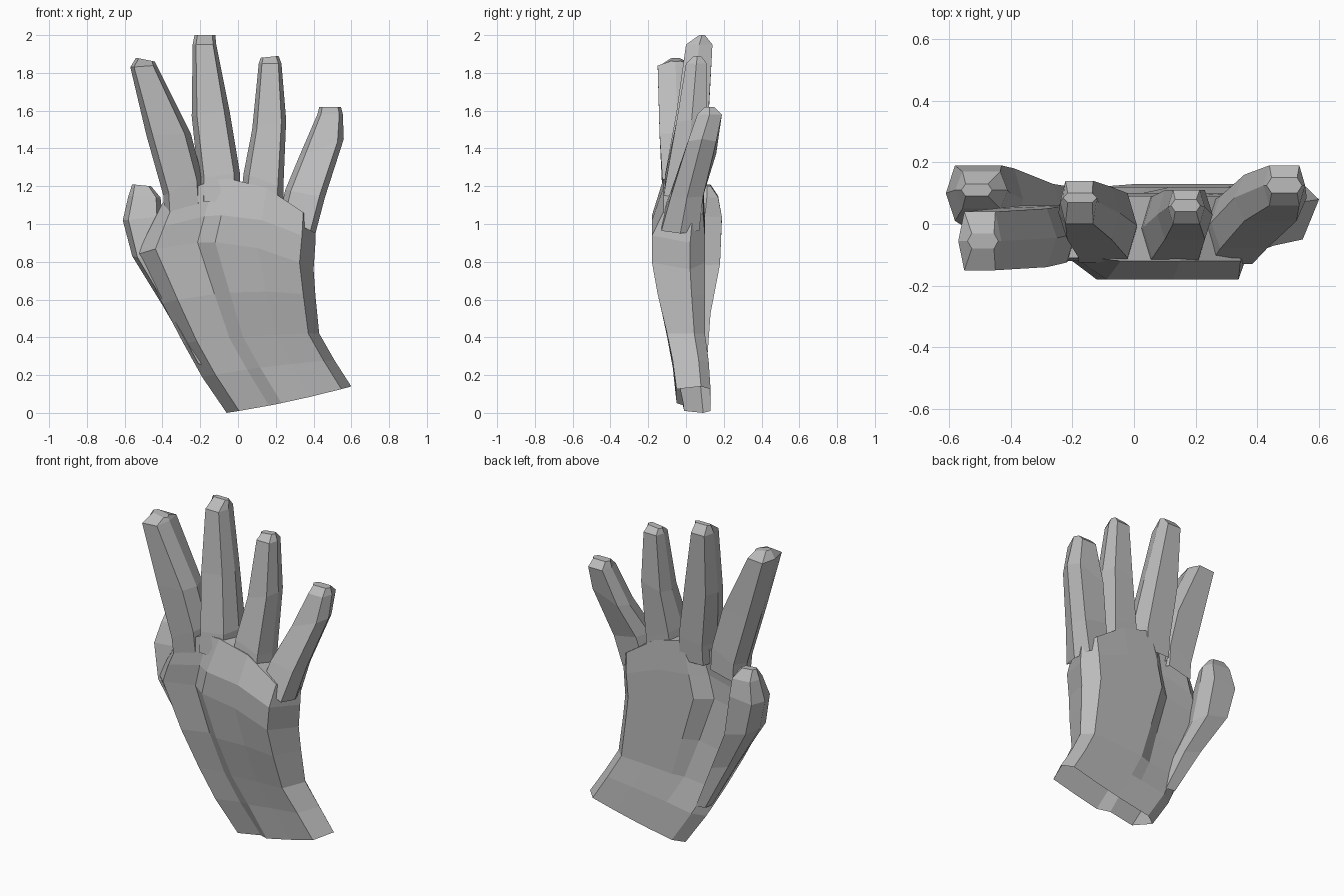
import bpy
import bmesh

cube = bpy.data.objects.get("Cube")
if cube:
    bpy.data.objects.remove(cube, do_unlink=True)

grey = bpy.data.materials.new("plain grey")
grey.use_nodes = True
tone = (0.5, 0.5, 0.5, 1)
grey.diffuse_color = tone
grey.node_tree.nodes["Principled BSDF"].inputs["Base Color"].default_value = tone


def lerp(a, b, t):
    return a + (b - a) * t


def section(left, right, front, back, front_left=None, back_left=None, arch=0):
    """One slice: its two edge points in x and z, and its front and back depth."""
    return dict(left=left, right=right, front=front, back=back, arch=arch,
                front_left=front if front_left is None else front_left,
                back_left=back if back_left is None else back_left)


def slice_points(s, stops, edge):
    """Ring of points: left edge, along the front, right edge, back again."""
    def point(t, depth):
        x = lerp(s["left"][0], s["right"][0], t)
        z = lerp(s["left"][1], s["right"][1], t) + s["arch"] * 4 * t * (1 - t)
        return (x, depth, z)

    def face_depth(side, t):
        # The thumb side has its own depth, stepping over to the main depth
        step = min(1, max(0, (t - 0.34) / 0.1))
        return lerp(s[side + "_left"], s[side], step)

    def edge_depth(t):
        return lerp(face_depth("front", t), face_depth("back", t), edge)

    ring = [point(0, edge_depth(0))]
    ring += [point(t, face_depth("front", t)) for t in stops]
    ring += [point(1, edge_depth(1))]
    ring += [point(t, face_depth("back", t)) for t in reversed(stops)]
    return ring


def loft(name, sections, stops=(0.14, 0.86), edge=0.5):
    """Join the slices into a flat-faced shape, open at its first slice."""
    bm = bmesh.new()
    rings = [[bm.verts.new(p) for p in slice_points(s, stops, edge)] for s in sections]
    count = len(rings[0])
    for low, high in zip(rings, rings[1:]):
        for i in range(count):
            j = (i + 1) % count
            bm.faces.new((low[i], low[j], high[j], high[i]))
    # The end cap is a strip running from front to back
    for i in range(len(stops) + 1):
        corners = [i, i + 1, count - i - 1, (count - i) % count]
        bm.faces.new([rings[-1][k] for k in dict.fromkeys(corners)])
    bmesh.ops.recalc_face_normals(bm, faces=bm.faces)
    mesh = bpy.data.meshes.new(name)
    bm.to_mesh(mesh)
    bm.free()
    mesh.materials.append(grey)
    obj = bpy.data.objects.new(name, mesh)
    bpy.context.scene.collection.objects.link(obj)
    return obj


# Palm with the open wrist cuff, rising to the arched knuckle line
loft("palm", [
    section((-.06, 0), (.6, .14), -.05, .13, front_left=-.01, arch=-.01),
    section((-.19, .19), (.51, .28), -.07, .12, front_left=-.05, arch=.01),
    section((-.29, .37), (.43, .42), -.1, .1, front_left=-.07, back_left=.08, arch=.01),
    section((-.4, .58), (.41, .62), -.15, .1, front_left=-.1, back_left=.05, arch=.04),
    section((-.53, .84), (.4, .76), -.18, .1, front_left=-.11, back_left=.03, arch=.1),
    section((-.48, .95), (.41, .9), -.18, .1, front_left=-.12, back_left=.03, arch=.12),
    section((-.4, 1.11), (.41, 1), -.12, .09, front_left=-.11, back_left=.05, arch=.18),
], stops=(.1, .34, .44, .68, .92), edge=.72)

# Fingers, each starting inside the palm and ending in a ridged tip
loft("index_finger", [
    section((-.39, 1.05), (-.18, 1.1), -.115, .06),
    section((-.395, 1.15), (-.19, 1.25), -.125, .06),
    section((-.485, 1.47), (-.25, 1.48), -.14, .05),
    section((-.57, 1.83), (-.43, 1.84), -.15, .04),
    section((-.54, 1.88), (-.44, 1.86), -.08, -.03),
])
loft("middle_finger", [
    section((-.21, 1.12), (.01, 1.12), -.125, .09),
    section((-.21, 1.24), (.01, 1.27), -.11, .1),
    section((-.245, 1.57), (-.045, 1.6), -.05, .12),
    section((-.24, 1.95), (-.115, 1.95), 0, .14),
    section((-.23, 2), (-.12, 2), .07, .1),
])
loft("ring_finger", [
    section((.01, 1.1), (.24, 1.05), -.13, .08),
    section((.03, 1.27), (.24, 1.19), -.11, .09),
    section((.075, 1.5), (.255, 1.55), -.05, .11),
    section((.11, 1.85), (.23, 1.85), 0, .11),
    section((.12, 1.88), (.215, 1.89), .04, .08),
])
loft("little_finger", [
    section((.22, 1.05), (.41, .95), -.13, .07),
    section((.25, 1.18), (.46, 1.14), -.08, .09),
    section((.325, 1.36), (.56, 1.45), .01, .16),
    section((.42, 1.58), (.555, 1.58), .06, .19),
    section((.43, 1.62), (.545, 1.62), .1, .15),
])

# Thumb, running up behind the palm edge from the wrist
loft("thumb", [
    section((-.22, .26), (-.13, .25), .01, .11),
    section((-.4, .57), (-.24, .52), 0, .13),
    section((-.56, .83), (-.36, .78), -.02, .18),
    section((-.61, 1.02), (-.4, 1.04), .01, .19),
    section((-.58, 1.15), (-.41, 1.14), .05, .17),
    section((-.56, 1.21), (-.46, 1.2), .09, .13),
])
